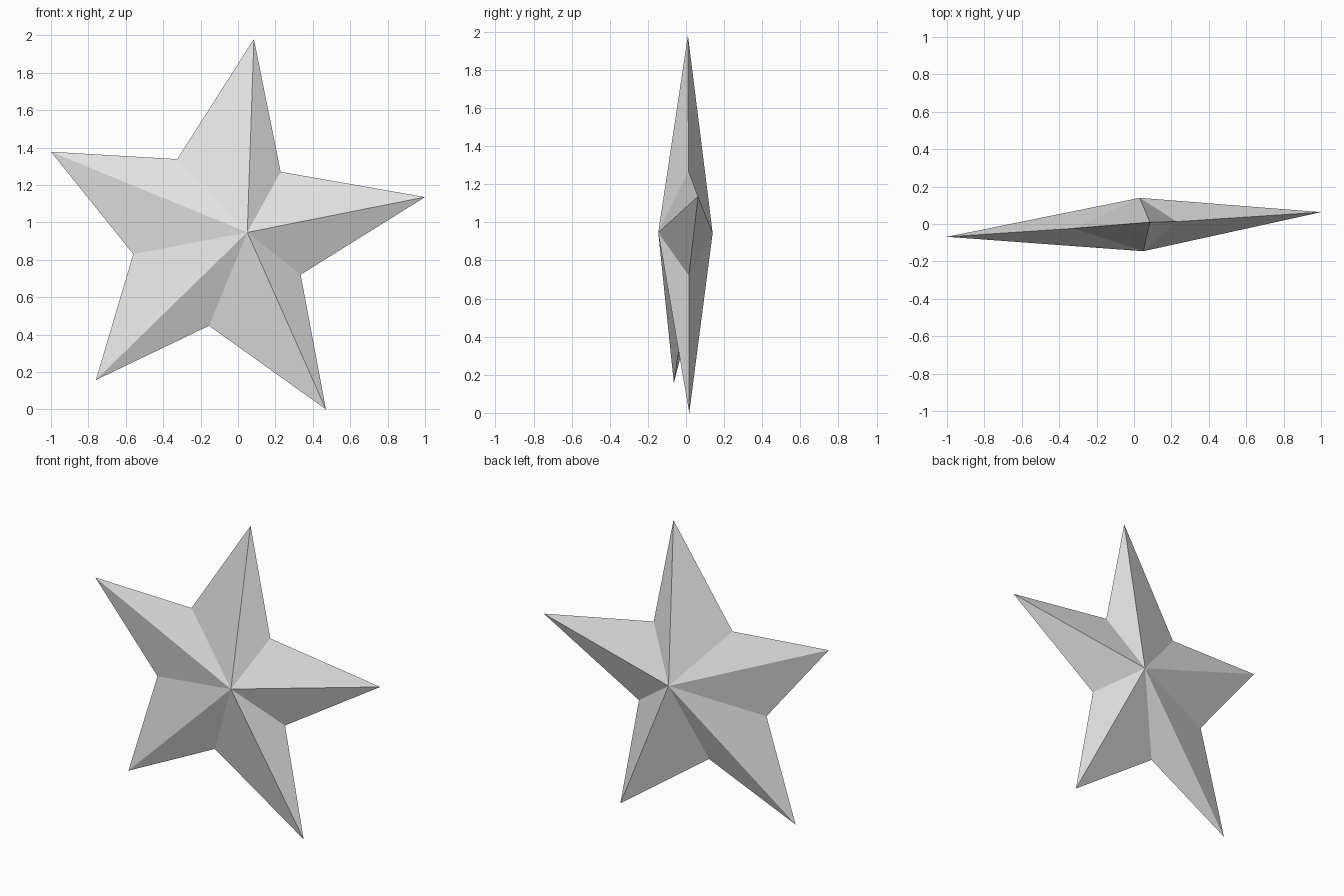
import bpy
import bmesh
from mathutils import Vector

cube = bpy.data.objects.get("Cube")
if cube:
    bpy.data.objects.remove(cube, do_unlink=True)

# One plain grey for the whole star
grey = bpy.data.materials.new("light grey")
grey.use_nodes = True
colour = (0.8, 0.8, 0.8, 1.0)
grey.diffuse_color = colour
grey.node_tree.nodes["Principled BSDF"].inputs["Base Color"].default_value = colour

# Slightly uneven outline (x, z): tips and notches alternate, starting at the top
OUTLINE = [
    (0.085, 1.98), (0.228, 1.27),
    (1.0, 1.135), (0.335, 0.72),
    (0.47, 0.0), (-0.155, 0.447),
    (-0.76, 0.157), (-0.56, 0.83),
    (-1.0, 1.377), (-0.325, 1.338),
]


def on_plane(x, z):
    """Place an outline point on the star's slightly turned middle plane."""
    return Vector((x, 0.067 * x + 0.0095 * z - 0.0145, z))


bm = bmesh.new()
rim = [bm.verts.new(on_plane(x, z)) for x, z in OUTLINE]

# Raised hubs on the front and back, offset square to the middle plane
centre = on_plane(0.04, 0.945)
normal = Vector((-0.067, 1, -0.0095)).normalized()
for side in (-1, 1):
    hub = bm.verts.new(centre + normal * 0.143 * side)
    for i, vert in enumerate(rim):
        bm.faces.new((vert, rim[(i + 1) % len(rim)], hub))

bmesh.ops.recalc_face_normals(bm, faces=bm.faces[:])

mesh = bpy.data.meshes.new("star")
bm.to_mesh(mesh)
bm.free()
mesh.materials.append(grey)
star = bpy.data.objects.new("star", mesh)
bpy.context.collection.objects.link(star)
